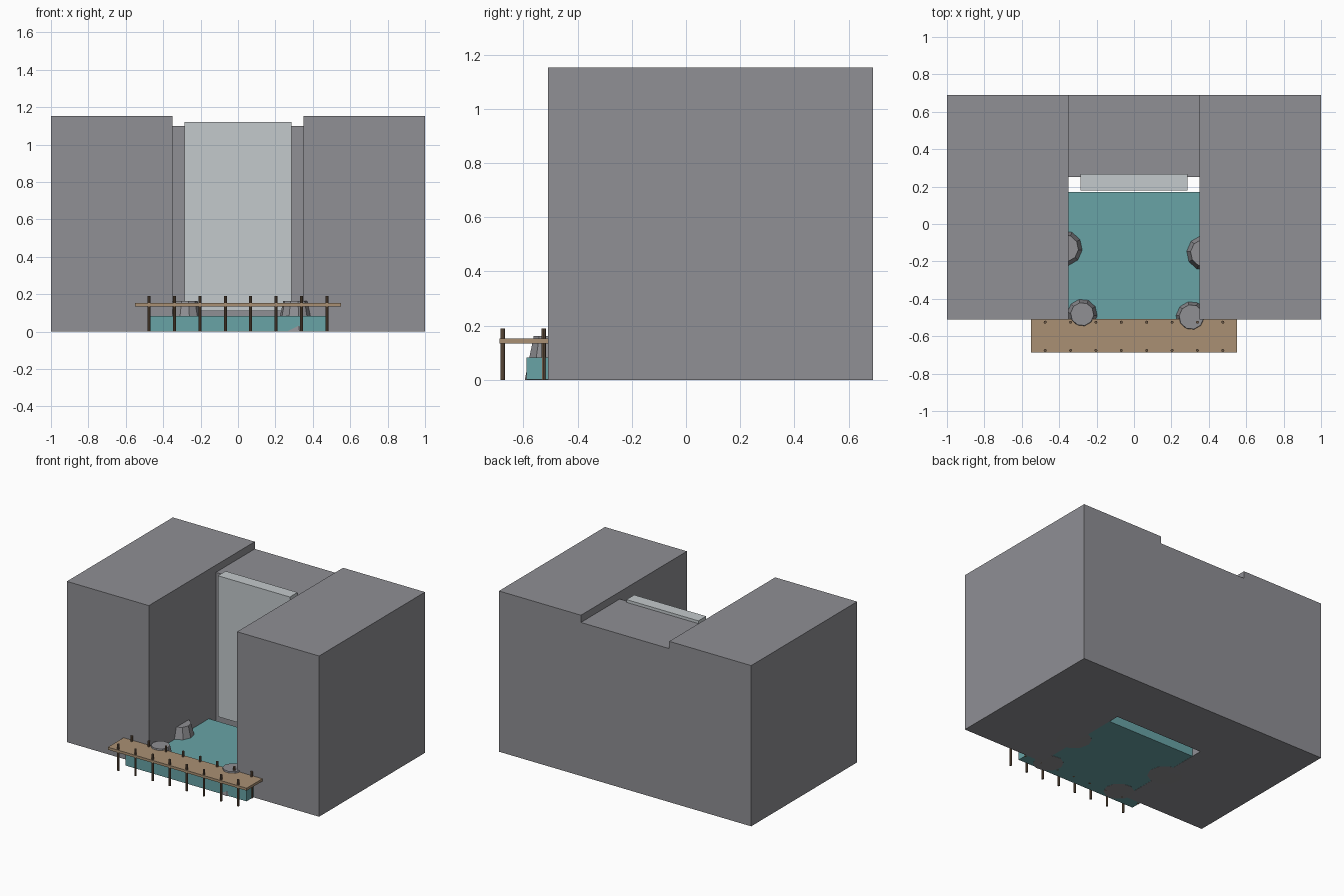
import bpy, math

default = bpy.data.objects.get("Cube")
if default:
    bpy.data.objects.remove(default, do_unlink=True)


def srgb(*channels):
    return tuple((c / 255) ** 2.2 for c in channels) + (1.0,)


def material(name, colour):
    mat = bpy.data.materials.new(name)
    mat.use_nodes = True
    mat.diffuse_color = colour
    mat.node_tree.nodes["Principled BSDF"].inputs["Base Color"].default_value = colour
    return mat


stone = material("cliff grey", srgb(142, 142, 147))
rock_grey = material("rock grey", srgb(142, 142, 146))
water = material("pool teal", srgb(104, 162, 165))
falls = material("pale falling water", srgb(194, 200, 203))
planks = material("deck wood", srgb(168, 143, 115))
dark_wood = material("post wood", srgb(110, 90, 72))


def box(name, x, y, z, mat):
    """Box between the given (low, high) pairs."""
    bpy.ops.mesh.primitive_cube_add(size=1, location=[sum(r) / 2 for r in (x, y, z)])
    obj = bpy.context.object
    obj.scale = [r[1] - r[0] for r in (x, y, z)]
    bpy.ops.object.transform_apply(location=False, rotation=False, scale=True)
    obj.name = name
    obj.data.materials.append(mat)
    return obj


def frustum(name, x, y, height, base, top, sides, mat, turn=0.0):
    bpy.ops.mesh.primitive_cone_add(vertices=sides, radius1=base, radius2=top, depth=height,
                                    location=(x, y, height / 2), rotation=(0, 0, turn))
    obj = bpy.context.object
    obj.name = name
    obj.data.materials.append(mat)
    return obj


# Cliffs around the gorge
box("left_cliff", (0.35, 1), (-0.51, 0.69), (0, 1.152), stone)
box("right_cliff", (-1, -0.35), (-0.51, 0.69), (0, 1.152), stone)
box("back_cliff", (-0.35, 0.35), (0.25, 0.69), (0, 1.10), stone)

# Waterfall and pool
box("waterfall", (-0.285, 0.285), (0.18, 0.267), (0.11, 1.12), falls)
box("pool", (-0.48, 0.48), (-0.588, 0.17), (0.001, 0.082), water)

# Faceted rocks at the pool edge
for name, x, y, base, top in (
    ("front_right_rock", -0.277, -0.482, 0.10, 0.062),
    ("front_left_rock", 0.307, -0.497, 0.10, 0.066),
    ("back_right_rock", -0.37, -0.13, 0.115, 0.073),
    ("back_left_rock", 0.375, -0.155, 0.115, 0.073),
):
    frustum(name, x, y, 0.162, base, top, 10, rock_grey, math.radians(12))

# Boardwalk on two rows of posts
box("deck", (-0.55, 0.55), (-0.688, -0.508), (0.134, 0.152), planks)
for row, y in (("front", -0.676), ("back", -0.525)):
    for i in range(8):
        x = -0.475 + i * 0.95 / 7
        frustum(f"{row}_post_{i + 1}", x, y, 0.19, 0.008, 0.008, 8, dark_wood)
